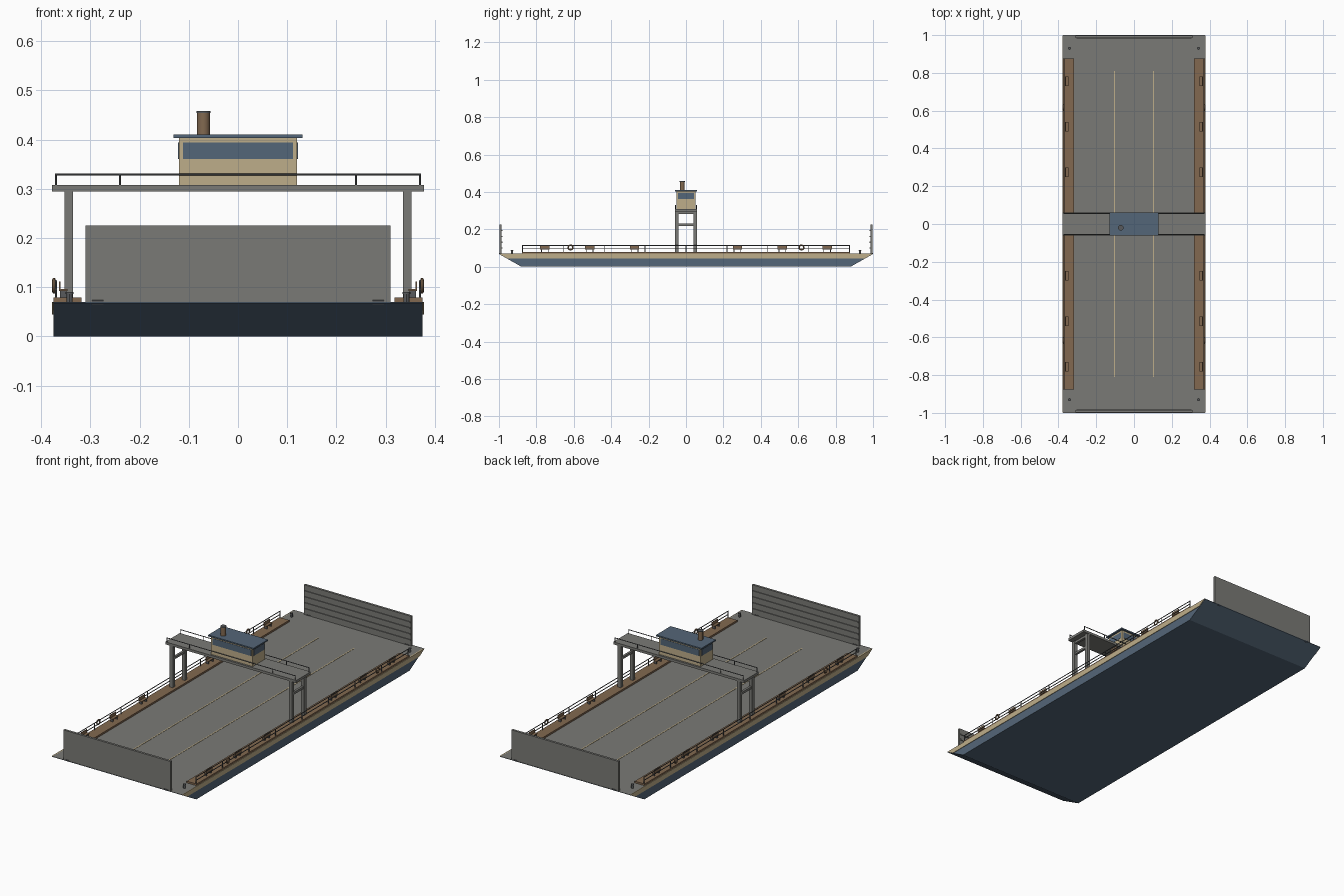
import bpy, bmesh, math
from mathutils import Vector

if "Cube" in bpy.data.objects:
    bpy.data.objects.remove(bpy.data.objects["Cube"])


def material(name, r, g, b):
    m = bpy.data.materials.new(name)
    lin = [((c / 255 + 0.055) / 1.055) ** 2.4 for c in (r, g, b)]
    m.diffuse_color = (*lin, 1)
    m.use_nodes = True
    m.node_tree.nodes["Principled BSDF"].inputs["Base Color"].default_value = m.diffuse_color
    return m


GREY = material("deck grey", 122, 122, 118)
BLUE = material("hull blue", 84, 102, 120)
CREAM = material("cream paint", 190, 174, 138)
BROWN = material("rust brown", 130, 105, 80)
STEEL = material("dark steel", 88, 90, 92)


def finish(name, bm, *mats):
    bmesh.ops.recalc_face_normals(bm, faces=bm.faces)
    me = bpy.data.meshes.new(name)
    bm.to_mesh(me)
    bm.free()
    for m in mats:
        me.materials.append(m)
    ob = bpy.data.objects.new(name, me)
    bpy.context.collection.objects.link(ob)
    return ob


def box(name, mat, x, y, z):
    """Box from (min, max) ranges."""
    bm = bmesh.new()
    bmesh.ops.create_cube(bm, size=1)
    for v in bm.verts:
        v.co = [r[0] + (c + 0.5) * (r[1] - r[0]) for c, r in zip(v.co, (x, y, z))]
    return finish(name, bm, mat)


def cylinder(name, mat, a, b, r, sides=8):
    a, b = Vector(a), Vector(b)
    bm = bmesh.new()
    bmesh.ops.create_cone(bm, cap_ends=True, segments=sides, radius1=r, radius2=r, depth=(b - a).length)
    ob = finish(name, bm, mat)
    ob.location = (a + b) / 2
    ob.rotation_euler = (b - a).to_track_quat('Z', 'Y').to_euler()
    return ob


def prism(name, profile, x0, x1, *mats):
    """Side profile in (y, z) extruded along x."""
    bm = bmesh.new()
    f = bm.faces.new([bm.verts.new((x0, y, z)) for y, z in profile])
    ext = bmesh.ops.extrude_face_region(bm, geom=[f])
    for v in ext["geom"]:
        if isinstance(v, bmesh.types.BMVert):
            v.co.x = x1
    return finish(name, bm, *mats)


def smooth(ob):
    bpy.ops.object.select_all(action='DESELECT')
    ob.select_set(True)
    bpy.context.view_layer.objects.active = ob
    bpy.ops.object.shade_smooth_by_angle()


# Hull with raked ends and grey deck on top
hull = prism("hull", [(-0.88, 0), (0.88, 0), (1, 0.068), (1, 0.07), (-1, 0.07), (-1, 0.068)],
             -0.375, 0.375, BLUE, GREY)
for p in hull.data.polygons:
    p.material_index = int(p.normal.z > 0.9)

# Lane markings
for x in (-0.103, 0.103):
    box("lane_line", CREAM, (x - 0.003, x + 0.003), (-0.81, 0.81), (0.069, 0.0712))

for s in (-1, 1):
    def sx(a, b):
        return tuple(sorted((s * a, s * b)))

    # Rubbing strake and raised side walkway
    prism("strake", [(-0.957, 0.045), (0.957, 0.045), (0.999, 0.07), (-0.999, 0.07)],
          s * 0.37, s * 0.378, CREAM)
    box("side_walkway", BROWN, sx(0.318, 0.375), (-0.877, 0.877), (0.069, 0.079))

    # Side railing
    for z in (0.096, 0.113):
        cylinder("side_rail", STEEL, (s * 0.37, -0.877, z), (s * 0.37, 0.877, z), 0.0022, 6)
    for i in range(9):
        y = -0.875 + i * 0.21875
        cylinder("side_rail_post", STEEL, (s * 0.37, y, 0.078), (s * 0.37, y, 0.113), 0.0022, 6)

    # Benches facing the deck
    for y in (-0.755, -0.515, -0.275, 0.275, 0.515, 0.755):
        box("bench_seat", BROWN, sx(0.346, 0.364), (y - 0.025, y + 0.025), (0.092, 0.096))
        box("bench_back", BROWN, sx(0.361, 0.364), (y - 0.025, y + 0.025), (0.096, 0.112))
        for dy in (-0.018, 0.018):
            box("bench_leg", STEEL, sx(0.348, 0.362), (y + dy - 0.002, y + dy + 0.002), (0.078, 0.093))

    # Lifebuoys hung on the railing
    for y in (-0.617, 0.617):
        bpy.ops.mesh.primitive_torus_add(major_segments=20, minor_segments=8, major_radius=0.0125,
                                         minor_radius=0.0035, location=(s * 0.374, y, 0.103),
                                         rotation=(0, math.pi / 2, 0))
        buoy = bpy.context.object
        buoy.name = "lifebuoy"
        buoy.data.materials.append(BROWN)
        smooth(buoy)

    # Mooring bollards
    for y in (-0.93, 0.93):
        smooth(cylinder("bollard", STEEL, (s * 0.342, y, 0.069), (s * 0.342, y, 0.086), 0.006, 12))
        smooth(cylinder("bollard_cap", STEEL, (s * 0.342, y, 0.086), (s * 0.342, y, 0.09), 0.008, 12))

    # Gantry legs and cross ties
    for y in (-0.05, 0.05):
        box("gantry_leg", GREY, sx(0.335, 0.353), (y - 0.009, y + 0.009), (0.069, 0.297))
    for z in (0.225, 0.288):
        box("gantry_tie", GREY, sx(0.338, 0.35), (-0.045, 0.045), (z - 0.006, z + 0.006))

    # End ramps (s picks the end): plate, inner ribs, hinges
    def sy(a, b):
        return tuple(sorted((s * a, s * b)))

    box("ramp", GREY, (-0.31, 0.31), sy(0.986, 0.998), (0.07, 0.225))
    for i in range(4):
        z = 0.1 + i * 0.031
        box("ramp_rib", GREY, (-0.305, 0.305), sy(0.982, 0.987), (z - 0.003, z + 0.003))
    for x in (-0.285, 0.285):
        cylinder("ramp_hinge", STEEL, (x - 0.012, s * 0.992, 0.071), (x + 0.012, s * 0.992, 0.071), 0.007, 10)

    # Bridge railing
    y = s * 0.056
    for z in (0.329,):
        cylinder("bridge_rail", STEEL, (-0.372, y, z), (0.372, y, z), 0.0022, 6)
    for x in (-0.37, -0.24, 0.24, 0.37):
        cylinder("bridge_rail_post", STEEL, (x, y, 0.306), (x, y, 0.329), 0.0022, 6)

    # Cabin windows
    box("long_window", BLUE, (-0.112, 0.112), sy(0.049, 0.0515), (0.361, 0.394))
    box("end_window", BLUE, sx(0.119, 0.1215), (-0.043, 0.043), (0.361, 0.394))

# Bridge deck across the ferry
box("bridge_deck", GREY, (-0.378, 0.378), (-0.06, 0.06), (0.295, 0.308))

# Wheelhouse, roof and funnel
box("wheelhouse", CREAM, (-0.12, 0.12), (-0.05, 0.05), (0.307, 0.404))
box("wheelhouse_roof", BLUE, (-0.131, 0.131), (-0.06, 0.06), (0.403, 0.41))
smooth(cylinder("funnel", BROWN, (-0.07, -0.02, 0.409), (-0.07, -0.02, 0.454), 0.013, 16))
smooth(cylinder("funnel_cap", STEEL, (-0.07, -0.02, 0.454), (-0.07, -0.02, 0.458), 0.0145, 16))
